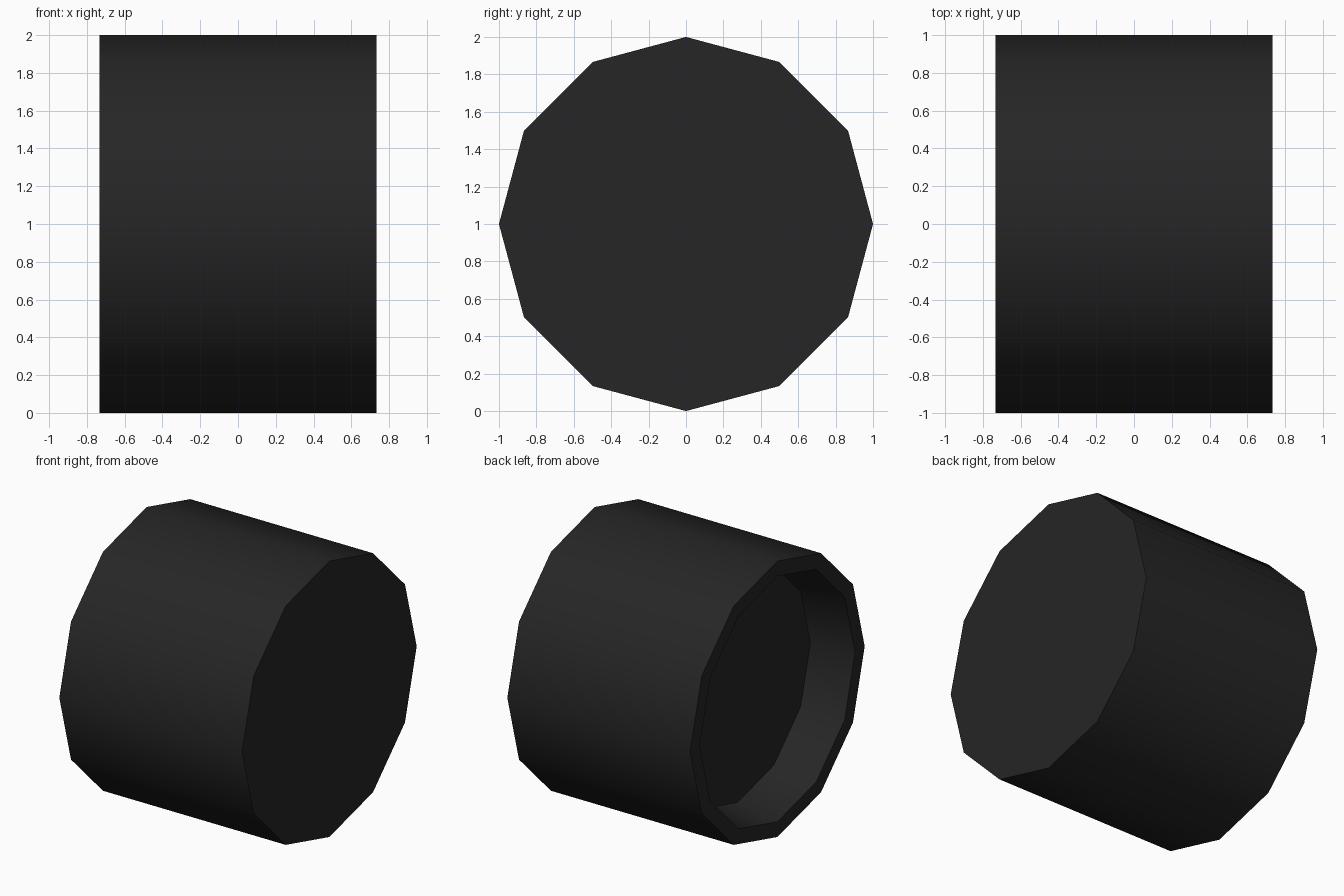
import bpy, bmesh, math

if "Cube" in bpy.data.objects:
    bpy.data.objects.remove(bpy.data.objects["Cube"])

SIDES = 12
HALF = 0.733   # half length along x

# Dark rubber colour
mat = bpy.data.materials.new("charcoal_black")
mat.diffuse_color = (0.019, 0.019, 0.019, 1)
mat.use_nodes = True
mat.node_tree.nodes["Principled BSDF"].inputs["Base Color"].default_value = mat.diffuse_color

# Profile (x, radius): closed right end, outer wall, rim, tapered recess on the left
profile = [(HALF, 1.0), (-HALF, 1.0), (-HALF, 0.89), (-HALF + 0.32, 0.835)]

bm = bmesh.new()
rings = []
for x, r in profile:
    rings.append([bm.verts.new((x, r * math.sin(a), 1 + r * math.cos(a)))
                  for a in (2 * math.pi * i / SIDES for i in range(SIDES))])
for a, b in zip(rings, rings[1:]):
    for i in range(SIDES):
        j = (i + 1) % SIDES
        bm.faces.new((a[i], a[j], b[j], b[i]))

# End cap and recess floor
bm.faces.new(rings[0])
bm.faces.new(rings[-1])
bmesh.ops.recalc_face_normals(bm, faces=bm.faces)

mesh = bpy.data.meshes.new("hollow_ended_drum")
bm.to_mesh(mesh)
bm.free()
mesh.materials.append(mat)
drum = bpy.data.objects.new("hollow_ended_drum", mesh)
bpy.context.collection.objects.link(drum)

# Smooth walls with crisp end edges
bpy.context.view_layer.objects.active = drum
drum.select_set(True)
bpy.ops.object.shade_smooth_by_angle(angle=math.radians(40))
